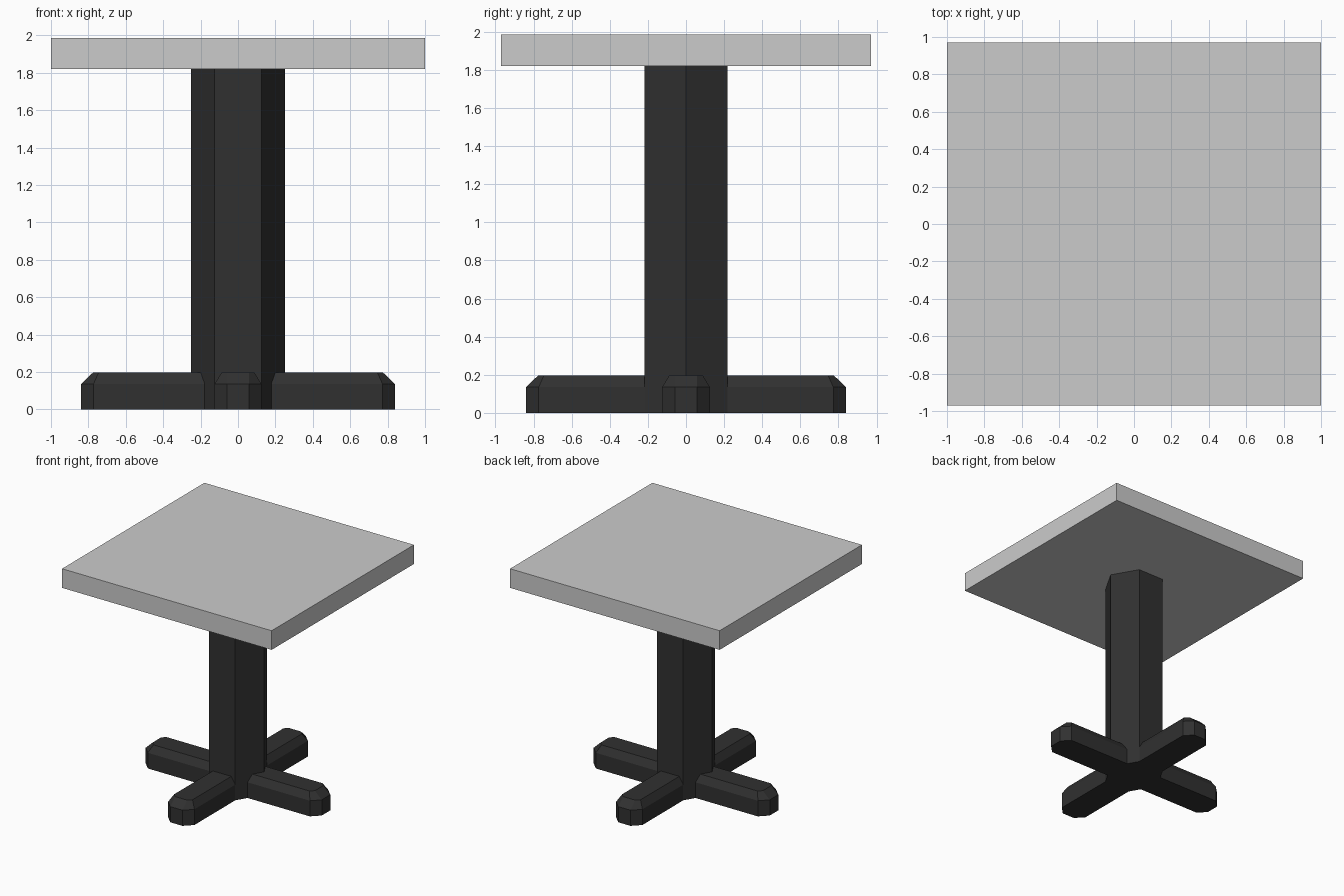
import bpy, bmesh
from math import cos, sin, pi

if "Cube" in bpy.data.objects:
    bpy.data.objects.remove(bpy.data.objects["Cube"])

dark = bpy.data.materials.new("dark_base")
dark.diffuse_color = (0.03, 0.03, 0.03, 1)
dark.use_nodes = True
dark.node_tree.nodes["Principled BSDF"].inputs["Base Color"].default_value = dark.diffuse_color


def loft(name, rings, mat=None):
    """Closed solid through stacked rings; each ring is (outline, z)."""
    bm = bmesh.new()
    loops = [[bm.verts.new((x, y, z)) for x, y in pts] for pts, z in rings]
    n = len(loops[0])
    for a, b in zip(loops, loops[1:]):
        for i in range(n):
            j = (i + 1) % n
            bm.faces.new((a[i], a[j], b[j], b[i]))
    bm.faces.new(loops[0][::-1])
    bm.faces.new(loops[-1])
    bmesh.ops.recalc_face_normals(bm, faces=bm.faces)
    mesh = bpy.data.meshes.new(name)
    bm.to_mesh(mesh)
    bm.free()
    obj = bpy.data.objects.new(name, mesh)
    bpy.context.collection.objects.link(obj)
    if mat:
        mesh.materials.append(mat)
    return obj


def bar_outline(length, width, cut_x, cut_y):
    """Rectangle with cut corners, counter-clockwise."""
    a, b = length - cut_x, width - cut_y
    return [(length, -b), (length, b), (a, width), (-a, width),
            (-length, b), (-length, -b), (-a, -width), (a, -width)]


# Table top
top = [(1, -0.97), (1, 0.97), (-1, 0.97), (-1, -0.97)]
loft("table_top", [(top, 1.82), (top, 1.985)])

# Hexagonal column
hexagon = [(0.25 * cos(i * pi / 3), 0.25 * sin(i * pi / 3)) for i in range(6)]
loft("column", [(hexagon, 0), (hexagon, 1.82)], dark)

# Crossed foot bars with chamfered tops and ends
outer = bar_outline(0.84, 0.125, 0.067, 0.067)
inner = bar_outline(0.775, 0.088, 0.03, 0.03)
for name, angle in (("foot_bar_side", 0), ("foot_bar_front", pi / 2)):
    bar = loft(name, [(outer, 0), (outer, 0.135), (inner, 0.197)], dark)
    bar.rotation_euler.z = angle
